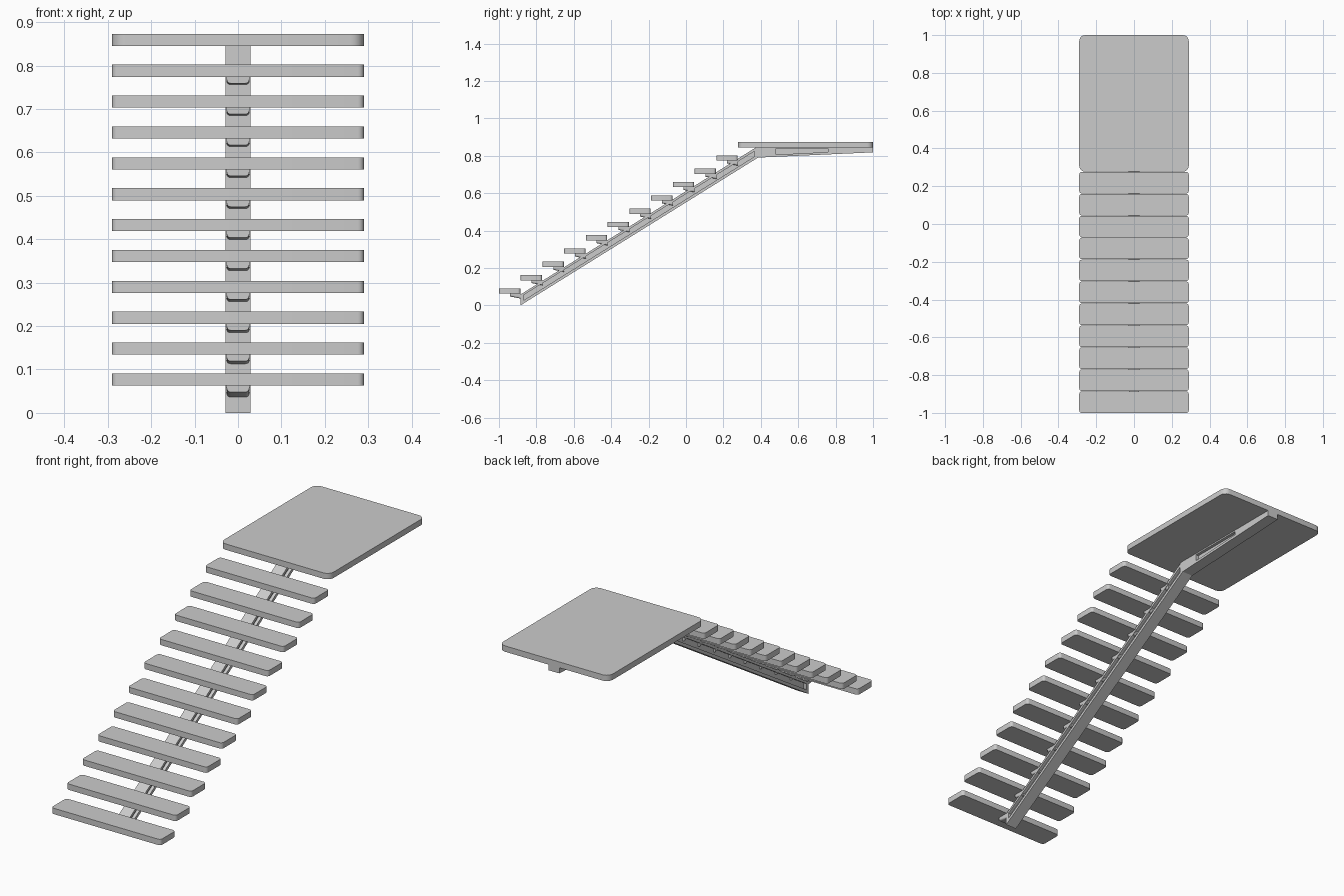
import bpy, bmesh, math

if "Cube" in bpy.data.objects:
    bpy.data.objects.remove(bpy.data.objects["Cube"])

STEPS, RUN, RISE = 11, 0.1162, 0.0711
HALF_W, THICK = 0.29, 0.028


def finish(name, bm, angle=None):
    bmesh.ops.recalc_face_normals(bm, faces=bm.faces)
    me = bpy.data.meshes.new(name)
    bm.to_mesh(me)
    bm.free()
    ob = bpy.data.objects.new(name, me)
    bpy.context.collection.objects.link(ob)
    if angle:
        bpy.context.view_layer.objects.active = ob
        ob.select_set(True)
        bpy.ops.object.shade_smooth_by_angle(angle=math.radians(angle))
        ob.select_set(False)
    return ob


def slab(name, y0, y1, z0, radius):
    """Flat board with rounded vertical corners."""
    bm = bmesh.new()
    bmesh.ops.create_cube(bm, size=1)
    for v in bm.verts:
        v.co = (v.co.x * 2 * HALF_W, (y0 + y1) / 2 + v.co.y * (y1 - y0),
                z0 + (v.co.z + 0.5) * THICK)
    upright = [e for e in bm.edges if abs(e.verts[0].co.z - e.verts[1].co.z) > 0.01]
    bmesh.ops.bevel(bm, geom=upright, offset=radius, segments=5,
                    profile=0.5, affect='EDGES')
    return finish(name, bm, 30)


def beam(name, outer, inner, w=0.029, web=0.014):
    """Beam from a side outline, with a recessed panel in both sides."""
    bm = bmesh.new()
    n = len(outer)
    rims = []
    for s in (1, -1):
        rim, lip, floor = [[bm.verts.new((s * x, y, z)) for y, z in pts]
                           for x, pts in ((w, outer), (w, inner), (web, inner))]
        for a, b in ((rim, lip), (lip, floor)):
            for i in range(n):
                j = (i + 1) % n
                bm.faces.new((a[i], a[j], b[j], b[i]))
        bm.faces.new(floor)
        rims.append(rim)
    a, b = rims
    for i in range(n):
        j = (i + 1) % n
        bm.faces.new((a[i], a[j], b[j], b[i]))
    return finish(name, bm)


def bracket(name, y0, y1, top, d0, d1, w=0.026, r=0.009):
    """Tread support: U-shaped section, deeper toward the back."""
    bm = bmesh.new()
    rings = []
    for y, d in ((y0, d0), (y1, d1)):
        pts = [(-w, top)]
        for cx, start in ((-w + r, 180), (w - r, 270)):
            for k in range(5):
                t = math.radians(start + 22.5 * k)
                pts.append((cx + r * math.cos(t), top - d + r + r * math.sin(t)))
        pts.append((w, top))
        rings.append([bm.verts.new((x, y, z)) for x, z in pts])
    a, b = rings
    for i in range(len(a)):
        j = (i + 1) % len(a)
        bm.faces.new((a[i], a[j], b[j], b[i]))
    bm.faces.new(a)
    bm.faces.new(b)
    return finish(name, bm, 30)


# Treads and the brackets that carry them
for i in range(STEPS):
    y, z = -1 + RUN * i, 0.063 + RISE * i
    slab(f"tread_{i + 1}", y, y + 0.114, z, 0.014)
    bracket(f"tread_bracket_{i + 1}", y + 0.058, y + 0.116, z + 0.001, 0.016, 0.028)

# Landing platform
slab("landing", 0.277, 1.0, 0.845, 0.032)

# Central sloping stringer and the tapered beam under the landing
beam("stringer",
     [(-0.885, 0), (0.385, 0.79), (0.375, 0.845), (-0.885, 0.058)],
     [(-0.87, 0.026), (0.365, 0.795), (0.365, 0.823), (-0.87, 0.054)])
beam("landing_beam",
     [(0.385, 0.79), (1.0, 0.818), (1.0, 0.845), (0.375, 0.845)],
     [(0.48, 0.806), (0.76, 0.820), (0.76, 0.838), (0.48, 0.838)])
